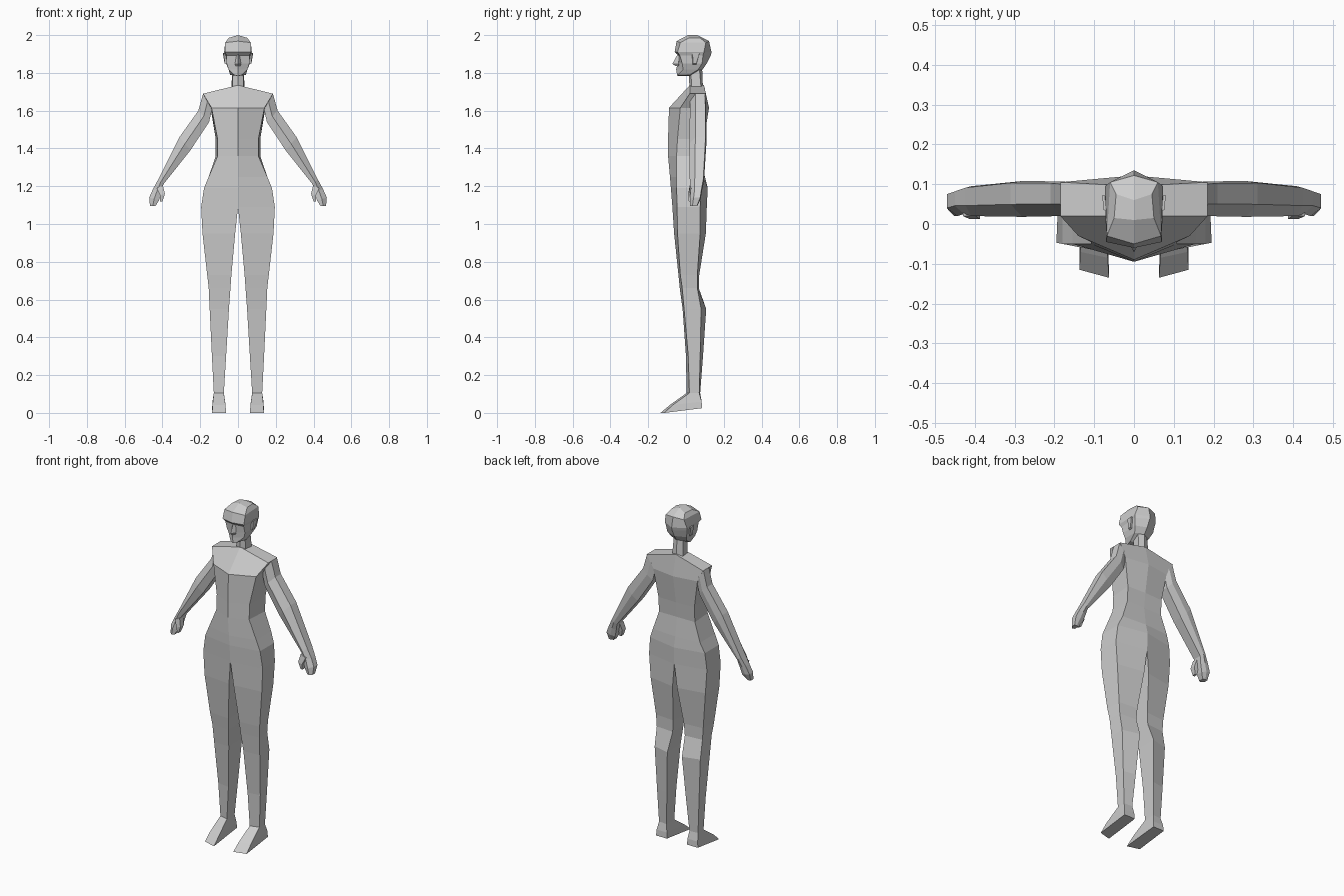
import bpy, bmesh


def loft(name, rings, closed=True, cap_start=True, cap_end=True):
    """Skin a list of point rings on the +x side and mirror the result."""
    bm = bmesh.new()
    vs = [[bm.verts.new(p) for p in r] for r in rings]
    n = len(rings[0])
    for a, b in zip(vs, vs[1:]):
        for i in range(n if closed else n - 1):
            j = (i + 1) % n
            bm.faces.new((a[i], a[j], b[j], b[i]))
    if cap_start:
        bm.faces.new(vs[0])
    if cap_end:
        bm.faces.new(vs[-1])
    bmesh.ops.recalc_face_normals(bm, faces=bm.faces)
    me = bpy.data.meshes.new(name)
    bm.to_mesh(me)
    bm.free()
    ob = bpy.data.objects.new(name, me)
    bpy.context.collection.objects.link(ob)
    mod = ob.modifiers.new("mirror", 'MIRROR')
    mod.merge_threshold = 0.0005
    return ob


def section(zc, zo, xi, yf, xf, yof, xb, yob, yb):
    """Inner front, outer front, outer back, inner back."""
    return [(xi, yf, zc), (xf, yof, zo), (xb, yob, zo), (xi, yb, zc)]


def limb(xo, zo, xi, zi, yf, yb):
    """Six-sided arm section between an outer and an inner edge."""
    y = lambda t: yf + (yb - yf) * t
    xm, zm = (xo + xi) / 2, (zo + zi) / 2
    return [(xo, y(.35), zo), (xo, y(.95), zo), (xm, y(1), zm),
            (xi, y(.85), zi), (xi, y(.15), zi), (xm, y(0), zm)]


# Torso: shoulders down to crotch
torso = [
    (1.735, 1.69, 0, .02, .185, .02, .185, .105, .095),
    (1.615, 1.615, 0, -.09, .14, -.03, .145, .10, .122),
    (1.45, 1.45, 0, -.095, .108, -.045, .118, .09, .095),
    (1.36, 1.36, 0, -.095, .108, -.05, .118, .085, .085),
    (1.25, 1.25, 0, -.085, .155, -.05, .155, .09, .10),
    (1.19, 1.19, 0, -.08, .18, -.05, .18, .08, .115),
    (1.09, 1.09, 0, -.072, .195, -.047, .19, .075, .11),
]
loft("torso", [section(*r) for r in torso], closed=False, cap_end=False)

# Legs: crotch down to ankle
legs = [
    torso[-1],
    (.95, .95, .015, -.063, .188, -.045, .18, .075, .105),
    (.73, .73, .035, -.04, .163, -.03, .155, .06, .07),
    (.66, .66, .04, -.033, .155, -.02, .15, .06, .068),
    (.55, .55, .048, -.018, .15, -.01, .15, .08, .107),
    (.30, .30, .063, .0, .138, .012, .138, .075, .09),
    (.105, .105, .075, .003, .128, .018, .128, .07, .075),
]
loft("legs", [section(*r) for r in legs], cap_start=False, cap_end=False)

# Wedge feet
loft("feet", [
    section(*legs[-1]),
    [(.066, -.085, .042), (.135, -.07, .042), (.135, .083, .06), (.068, .083, .06)],
    [(.063, -.135, 0), (.137, -.115, 0), (.137, .085, .025), (.066, .085, .025)],
], cap_start=False)

# Arms with mitten hands
arms = [
    (.165, 1.69, .135, 1.615, .02, .105),
    (.185, 1.69, .138, 1.605, .02, .105),
    (.21, 1.60, .153, 1.54, .02, .107),
    (.31, 1.46, .252, 1.39, .018, .108),
    (.423, 1.235, .395, 1.21, .02, .095),
    (.45, 1.185, .405, 1.17, .025, .085),
    (.47, 1.14, .418, 1.125, .02, .078),
    (.466, 1.095, .437, 1.095, .02, .06),
]
loft("arms", [limb(*r) for r in arms])

# Thumbs
loft("thumbs", [
    [(.43, .02, 1.19), (.43, .055, 1.19), (.398, .055, 1.205), (.398, .02, 1.205)],
    [(.412, .012, 1.15), (.412, .045, 1.15), (.387, .045, 1.16), (.387, .012, 1.16)],
    [(.412, .015, 1.118), (.412, .035, 1.118), (.40, .035, 1.12), (.40, .015, 1.12)],
])

# Neck
neck = [
    (1.835, 1.835, 0, .015, .026, .025, .03, .07, .085),
    (1.715, 1.715, 0, .018, .03, .03, .035, .08, .09),
]
loft("neck", [section(*r) for r in neck], closed=False, cap_start=False, cap_end=False)

# Head: crown, forehead, brow, eyes, cheeks, mouth, chin
head = [
    (2.0, 1.985, 0, .01, .05, .015, .045, .075, .06),
    (1.968, 1.96, 0, -.05, .068, -.03, .06, .105, .122),
    (1.91, 1.91, 0, -.06, .07, -.045, .073, .095, .135),
    (1.893, 1.893, 0, -.04, .06, -.033, .07, .09, .132),
    (1.85, 1.85, 0, -.045, .06, -.02, .063, .085, .11),
    (1.818, 1.818, 0, -.052, .05, -.015, .05, .065, .088),
    (1.783, 1.79, 0, -.046, .02, -.042, .042, .02, .03),
]
loft("head", [section(*r) for r in head], closed=False)

# Nose wedge
loft("nose", [
    [(0, -.045, 1.898), (.008, -.035, 1.898), (0, -.03, 1.898)],
    [(0, -.072, 1.848), (.016, -.04, 1.848), (0, -.03, 1.848)],
    [(0, -.055, 1.836), (.014, -.04, 1.838), (0, -.03, 1.838)],
], closed=False)

# Ears
loft("ears", [
    [(.06, .035, 1.845), (.06, .055, 1.845), (.06, .07, 1.905), (.06, .03, 1.905)],
    [(.07, .037, 1.85), (.071, .055, 1.85), (.08, .072, 1.905), (.076, .035, 1.905)],
])
